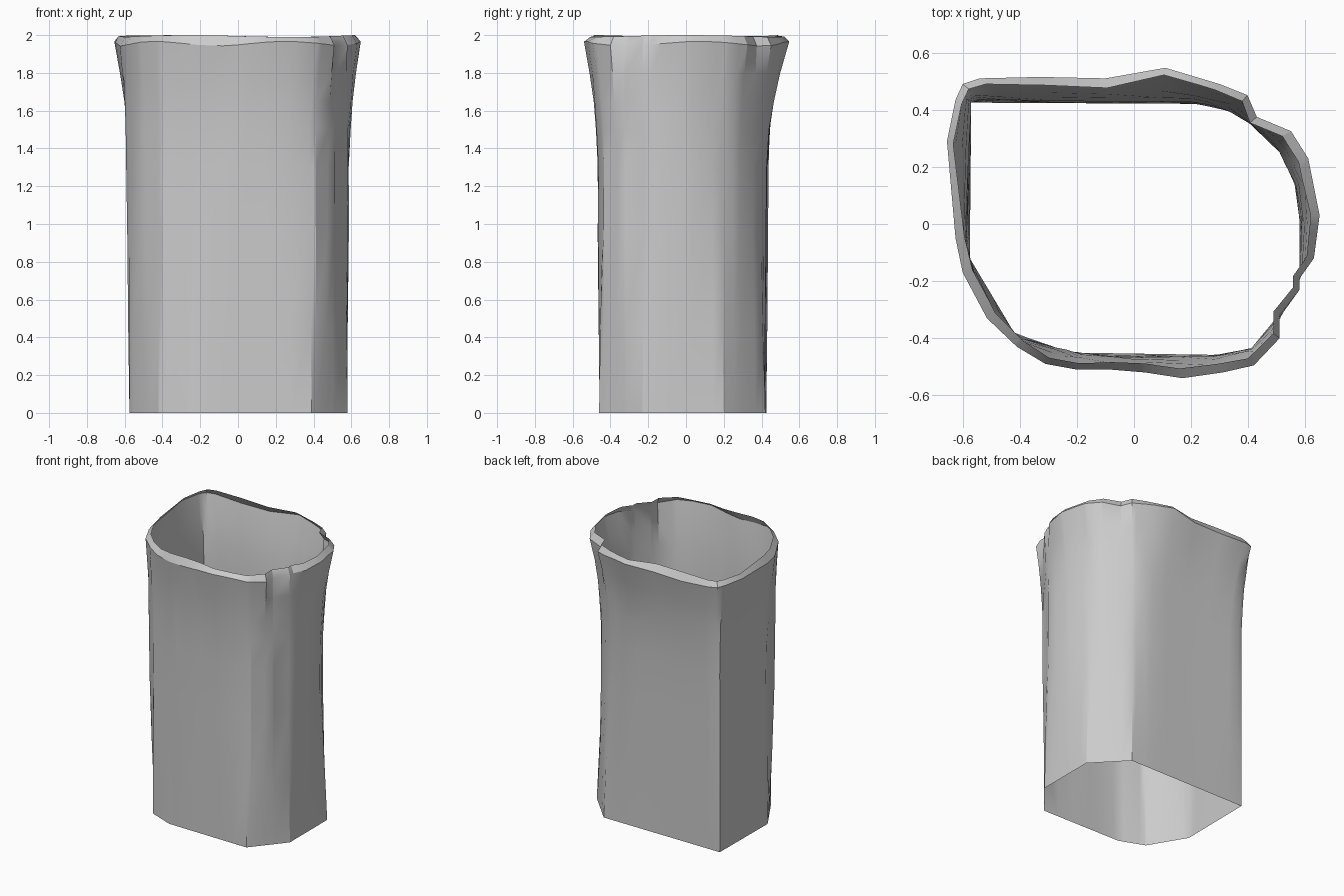
import bpy
import bmesh
import math
import random
from mathutils import Vector

random.seed(4)
if "Cube" in bpy.data.objects:
    bpy.data.objects.remove(bpy.data.objects["Cube"], do_unlink=True)

# Outlines of the sleeve, counter-clockwise from the left side
BASE = [(.58, .2), (.37, .42), (-.57, .425), (-.575, -.12), (-.42, -.38),
        (-.24, -.45), (.39, -.46), (.58, -.23)]
BODY = [(.585, .0), (.565, .14), (.51, .25), (.41, .35), (.32, .4), (.2, .425),
        (-.57, .435), (-.588, -.08), (-.52, -.28), (-.4, -.4), (-.2, -.45),
        (.0, -.465), (.27, -.465), (.41, -.435), (.51, -.33), (.58, -.19)]
RIM = [(.65, .03), (.61, .23), (.55, .325), (.43, .375), (.4, .45), (.3, .49),
       (.11, .547), (-.1, .51), (-.33, .515), (-.54, .51), (-.6, .49),
       (-.625, .435), (-.655, .29), (-.625, -.05), (-.6, -.17), (-.515, -.33),
       (-.41, -.43), (-.31, -.49), (-.2, -.51), (-.08, -.51), (.04, -.52),
       (.17, -.54), (.31, -.52), (.42, -.495), (.51, -.4), (.51, -.32),
       (.58, -.23), (.58, -.19), (.63, -.12)]


def angle(point):
    return math.atan2(point[1], point[0]) % math.tau


def radius(outline, a):
    """Distance from the axis to an outline in direction a."""
    d = Vector((math.cos(a), math.sin(a)))
    for p, q in zip(outline, outline[1:] + outline[:1]):
        p, e = Vector(p), Vector(q) - Vector(p)
        det = d.cross(e)
        if det > 1e-9 and -1e-6 <= p.cross(d) / det <= 1 + 1e-6:
            return p.cross(e) / det
    return 0.5


# One column of vertices for each outline corner, base corners first
angles = []
for a in map(angle, BASE + RIM + BODY):
    if all(abs(a - b) > 0.012 for b in angles):
        angles.append(a)
angles.sort()

# Height, share of the rounded body, share of the flared rim
LEVELS = [(0, 0, 0), (.45, .45, 0), (.95, 1, 0), (1.3, 1, .03),
          (1.5, 1, .14), (1.65, 1, .32), (1.8, 1, .6), (1.955, 1, 1)]

bm = bmesh.new()
rings = []


def add_ring(points):
    ring = [bm.verts.new(p) for p in points]
    if rings:
        low = rings[-1]
        for i in range(len(ring)):
            j = (i + 1) % len(ring)
            bm.faces.new((low[i], low[j], ring[j], ring[i]))
    rings.append(ring)


# Wall, slightly uneven between the base and the rim
for z, round_share, rim_share in LEVELS:
    points = []
    for a in angles:
        r = radius(BASE, a)
        r += (radius(BODY, a) - r) * round_share
        r += (radius(RIM, a) - r) * rim_share
        if 0 < z < 1.9:
            r += random.uniform(-.003, .003)
        dz = .012 * math.sin(5 * a + 1) if rim_share == 1 else 0
        points.append((r * math.cos(a), r * math.sin(a), z + dz))
    add_ring(points)

# Lip turned in at the top
lip = []
for a in angles:
    r = radius(RIM, a) - .03 - .006 * math.sin(4 * a)
    lip.append((r * math.cos(a), r * math.sin(a), 1.995 + .005 * math.cos(3 * a)))
add_ring(lip)

mesh = bpy.data.meshes.new("open_sleeve")
bm.to_mesh(mesh)
bm.free()
sleeve = bpy.data.objects.new("open_sleeve", mesh)
bpy.context.collection.objects.link(sleeve)

# Plain grey finish
grey = bpy.data.materials.new("light_grey")
grey.use_nodes = True
color = (.6, .6, .6, 1)
grey.diffuse_color = color
grey.node_tree.nodes["Principled BSDF"].inputs["Base Color"].default_value = color
mesh.materials.append(grey)

bpy.context.view_layer.objects.active = sleeve
sleeve.select_set(True)
bpy.ops.object.shade_smooth_by_angle(angle=math.radians(28))
